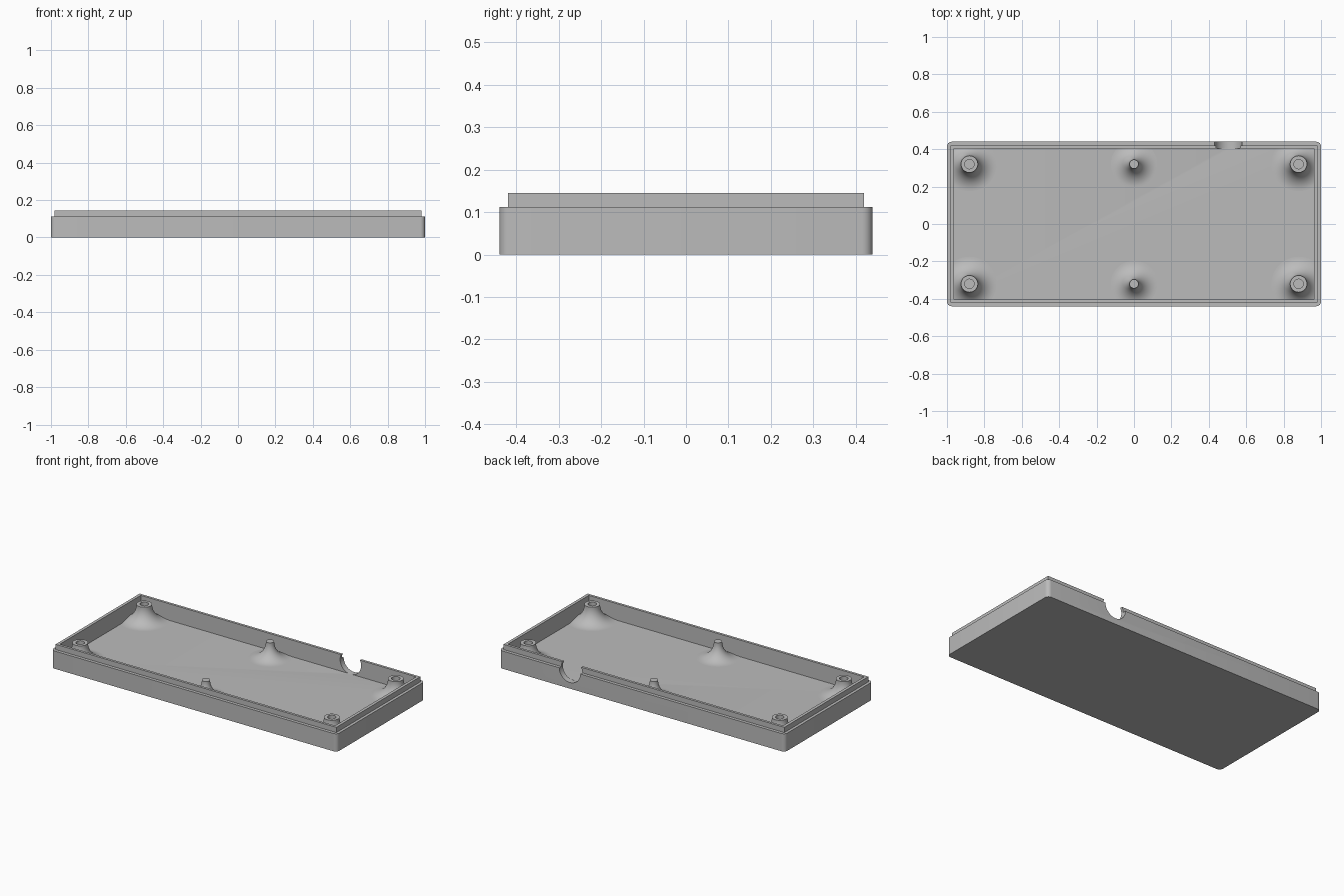
import bpy, bmesh, math
from mathutils import Vector

cube = bpy.data.objects.get("Cube")
if cube:
    bpy.data.objects.remove(cube, do_unlink=True)

grey = bpy.data.materials.new("plain grey")
grey.use_nodes = True
COLOUR = (0.5, 0.5, 0.5, 1)
grey.diffuse_color = COLOUR
grey.node_tree.nodes["Principled BSDF"].inputs["Base Color"].default_value = COLOUR

RIM, LIP, FLOOR = 0.112, 0.145, 0.04
INNER_X, INNER_Y = 0.963, 0.404


def finish(bm, name):
    """Turn a bmesh into a grey object with smooth curves and sharp edges."""
    bmesh.ops.recalc_face_normals(bm, faces=bm.faces)
    mesh = bpy.data.meshes.new(name)
    bm.to_mesh(mesh)
    bm.free()
    mesh.materials.append(grey)
    obj = bpy.data.objects.new(name, mesh)
    bpy.context.collection.objects.link(obj)
    return obj


def activate(obj):
    bpy.ops.object.select_all(action='DESELECT')
    obj.select_set(True)
    bpy.context.view_layer.objects.active = obj


def smooth(obj):
    activate(obj)
    bpy.ops.object.shade_smooth_by_angle(angle=math.radians(30))


def ring(bm, hx, hy, z, r, steps=6):
    """Loop of vertices round a rectangle with corner radius r."""
    verts = []
    for k, (sx, sy) in enumerate([(1, 1), (-1, 1), (-1, -1), (1, -1)]):
        for i in range(steps + 1):
            a = math.pi / 2 * (k + i / steps)
            verts.append(bm.verts.new((sx * (hx - r) + r * math.cos(a),
                                       sy * (hy - r) + r * math.sin(a), z)))
    return verts


def bridge(bm, a, b):
    for i in range(len(a)):
        j = (i + 1) % len(a)
        bm.faces.new((a[i], a[j], b[j], b[i]))


# Tray: rounded outside, stepped lip, square cavity
bm = bmesh.new()
loops = [ring(bm, *spec) for spec in [
    (1, 0.44, 0, 0.025), (1, 0.44, RIM, 0.025),
    (0.982, 0.42, RIM, 0), (0.982, 0.42, LIP, 0),
    (INNER_X, INNER_Y, LIP, 0), (INNER_X, INNER_Y, FLOOR, 0)]]
for a, b in zip(loops, loops[1:]):
    bridge(bm, a, b)
bm.faces.new(loops[0])
bm.faces.new(loops[-1])
bmesh.ops.remove_doubles(bm, verts=bm.verts, dist=1e-5)
tray = finish(bm, "tray")

# Round cable notch in the back wall
bpy.ops.mesh.primitive_cylinder_add(vertices=64, radius=0.0735, depth=0.1,
                                    location=(0.505, INNER_Y + 0.049, RIM),
                                    rotation=(math.pi / 2, 0, 0))
cutter = bpy.context.object
cutter.name = "notch_cutter"
cutter.hide_render = True
cutter.data.materials.append(grey)
activate(tray)
mod = tray.modifiers.new("notch", 'BOOLEAN')
mod.operation = 'DIFFERENCE'
mod.solver = 'EXACT'
mod.object = cutter
bpy.ops.object.modifier_apply(modifier=mod.name)
bpy.data.objects.remove(cutter, do_unlink=True)
smooth(tray)


def post(name, x, y, radius, hole=0, fillet=0.1, sides=48, steps=16):
    """Turned post with a flared foot, trimmed where it meets the walls."""
    profile = [(hole, FLOOR + 0.005), (hole, LIP)] if hole else [(0, LIP)]
    profile.append((radius, LIP))
    for i in range(steps + 1):
        a = math.pi / 2 * i / steps
        profile.append((radius + fillet * (1 - math.cos(a)),
                        FLOOR + 0.0005 + fillet * (1 - math.sin(a))) if i else
                       (radius, FLOOR + fillet))
    if hole:
        profile.insert(0, (0, FLOOR + 0.005))
    bm = bmesh.new()
    verts = [bm.verts.new((r, 0, z)) for r, z in profile]
    edges = [bm.edges.new(pair) for pair in zip(verts, verts[1:])]
    bmesh.ops.spin(bm, geom=verts + edges, cent=(0, 0, 0), axis=(0, 0, 1),
                   angle=math.tau, steps=sides)
    bmesh.ops.remove_doubles(bm, verts=bm.verts, dist=1e-5)
    bmesh.ops.translate(bm, verts=bm.verts, vec=(x, y, 0))
    for axis, limit in ((Vector((1, 0, 0)), INNER_X), (Vector((0, 1, 0)), INNER_Y)):
        for s in (-1, 1):
            bmesh.ops.bisect_plane(bm, geom=bm.verts[:] + bm.edges[:] + bm.faces[:],
                                   plane_co=axis * s * (limit + 0.004),
                                   plane_no=axis * s, clear_outer=True)
    smooth(finish(bm, name))


# Four screw posts in the corners and two locating pins between them
for sy, end in ((-1, "front"), (1, "back")):
    for sx, side in ((-1, "right"), (1, "left")):
        post(f"{end}_{side}_screw_post", sx * 0.88, sy * 0.32, 0.045, hole=0.025)
    post(f"{end}_pin", 0, sy * 0.32, 0.024)
